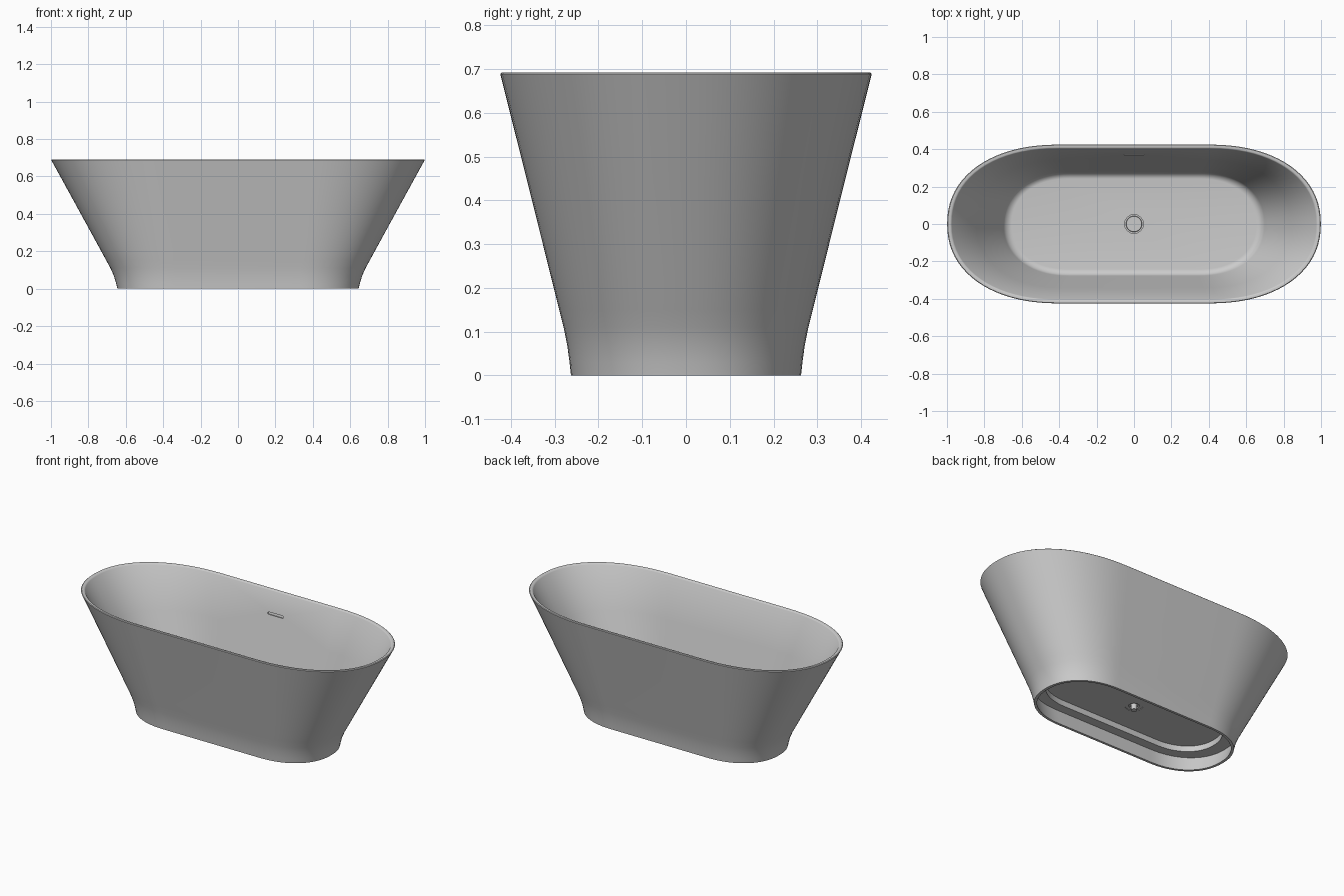
import bpy, bmesh, math
from mathutils import Matrix

cube = bpy.data.objects.get("Cube")
if cube:
    bpy.data.objects.remove(cube, do_unlink=True)

ENAMEL = bpy.data.materials.new("grey_enamel")
ENAMEL.use_nodes = True
colour = (0.6, 0.6, 0.6, 1)
ENAMEL.diffuse_color = colour
ENAMEL.node_tree.nodes["Principled BSDF"].inputs["Base Color"].default_value = colour

STEPS = 40      # segments in each rounded end
HOLE = 0.05     # drain hole radius
FLOOR = 0.15    # height of the inside floor


def oval(length, width, straight, power=2.2):
    """Outline with straight sides and softly squared round ends."""
    half = []
    for i in range(STEPS + 1):
        a = -math.pi / 2 + math.pi * i / STEPS
        c, s = max(math.cos(a), 0.0), math.sin(a)
        half.append((straight + (length - straight) * c ** (2 / power),
                     math.copysign(width * abs(s) ** (2 / power), s)))
    return half + [(-x, -y) for x, y in half]


def tub_oval(length, inset=0.0):
    """Tub outline for an outer half length, moved inward by inset."""
    t = (length - 0.645) / 0.355
    return oval(length - inset * 1.1, 0.263 + 0.162 * t - inset, 0.33 + 0.07 * t)


def loft(name, rings, closed=False, caps=False):
    bm = bmesh.new()
    loops = [[bm.verts.new((x, y, z)) for x, y in pts] for pts, z in rings]
    pairs = list(zip(loops, loops[1:]))
    if closed:
        pairs.append((loops[-1], loops[0]))
    for a, b in pairs:
        n = len(a)
        for i in range(n):
            j = (i + 1) % n
            bm.faces.new((a[i], a[j], b[j], b[i]))
    if caps:
        bm.faces.new(loops[0])
        bm.faces.new(loops[-1])
    bmesh.ops.remove_doubles(bm, verts=bm.verts, dist=1e-5)
    bmesh.ops.recalc_face_normals(bm, faces=bm.faces)
    mesh = bpy.data.meshes.new(name)
    bm.to_mesh(mesh)
    bm.free()
    mesh.materials.append(ENAMEL)
    obj = bpy.data.objects.new(name, mesh)
    bpy.context.collection.objects.link(obj)
    return obj


def activate(obj):
    bpy.ops.object.select_all(action='DESELECT')
    obj.select_set(True)
    bpy.context.view_layer.objects.active = obj


def smooth(obj):
    activate(obj)
    bpy.ops.object.shade_smooth_by_angle(angle=math.radians(35))


def circle(radius):
    return oval(radius, radius, 0, 2)


# Outer wall: flared straight side with a gentle curve into the base
outer = [(0.645, 0), (0.652, 0.03), (0.664, 0.07), (0.682, 0.11),
         (0.704, 0.15), (0.731, 0.2), (0.865, 0.445)]
rings = [(circle(HOLE), FLOOR - 0.025),
         (tub_oval(0.645, 0.06), FLOOR - 0.025),
         (tub_oval(0.645, 0.06), 0.09),
         (tub_oval(0.673, 0.015), 0.09),
         (tub_oval(0.645, 0.015), 0)]
rings += [(tub_oval(l), z) for l, z in outer]

# Rim with a softened edge on the inside
rings += [(tub_oval(0.999), 0.689), (tub_oval(0.997, 0.002), 0.692),
          (tub_oval(1.0, 0.015), 0.692), (tub_oval(0.999, 0.019), 0.69),
          (tub_oval(0.997, 0.021), 0.686)]

# Inner wall, rounded corner and floor
rings += [(tub_oval(0.865, 0.021), 0.445), (tub_oval(0.742, 0.021), 0.22),
          (tub_oval(0.722, 0.021), 0.183)]
for i in range(1, 7):
    a = math.pi / 2 * i / 6
    rings.append((tub_oval(0.722 - 0.012 * math.sin(a), 0.021 + 0.03 * (1 - math.cos(a))),
                  0.183 - (0.183 - FLOOR) * math.sin(a)))
rings.append((circle(HOLE), FLOOR))
tub = loft("tub_shell", rings, closed=True)

# Overflow slot: shallow recess in the back wall
slot = loft("overflow_cutter", [(oval(0.055, 0.007, 0.048, 2), -0.012),
                                (oval(0.055, 0.007, 0.048, 2), 0.03)], caps=True)
lean = math.atan2(0.162 * 0.69, 0.247)
slot.matrix_world = (Matrix.Translation((0, 0.368, 0.56))
                     @ Matrix.Rotation(math.radians(90) - 0.23, 4, 'X'))
slot.hide_render = True
bpy.context.view_layer.update()
cut = tub.modifiers.new("overflow_slot", 'BOOLEAN')
cut.operation = 'DIFFERENCE'
cut.solver = 'EXACT'
cut.object = slot
activate(tub)
bpy.ops.object.modifier_apply(modifier=cut.name)
bpy.data.objects.remove(slot, do_unlink=True)
smooth(tub)

# Drain plug sits in the hole with a narrow gap, on a short stem
plug = loft("drain_plug", [(circle(r), z) for r, z in
            [(0.018, 0.1), (0.018, 0.135), (0.043, 0.135),
             (0.043, FLOOR - 0.001), (0.041, FLOOR + 0.001)]], caps=True)
smooth(plug)

# Drain seat joins the plug to the hole wall
seat = loft("drain_seat", [(circle(r), z) for r, z in
            [(HOLE, 0.128), (HOLE, 0.136), (0.03, 0.136), (0.03, 0.128)]], closed=True)
smooth(seat)
